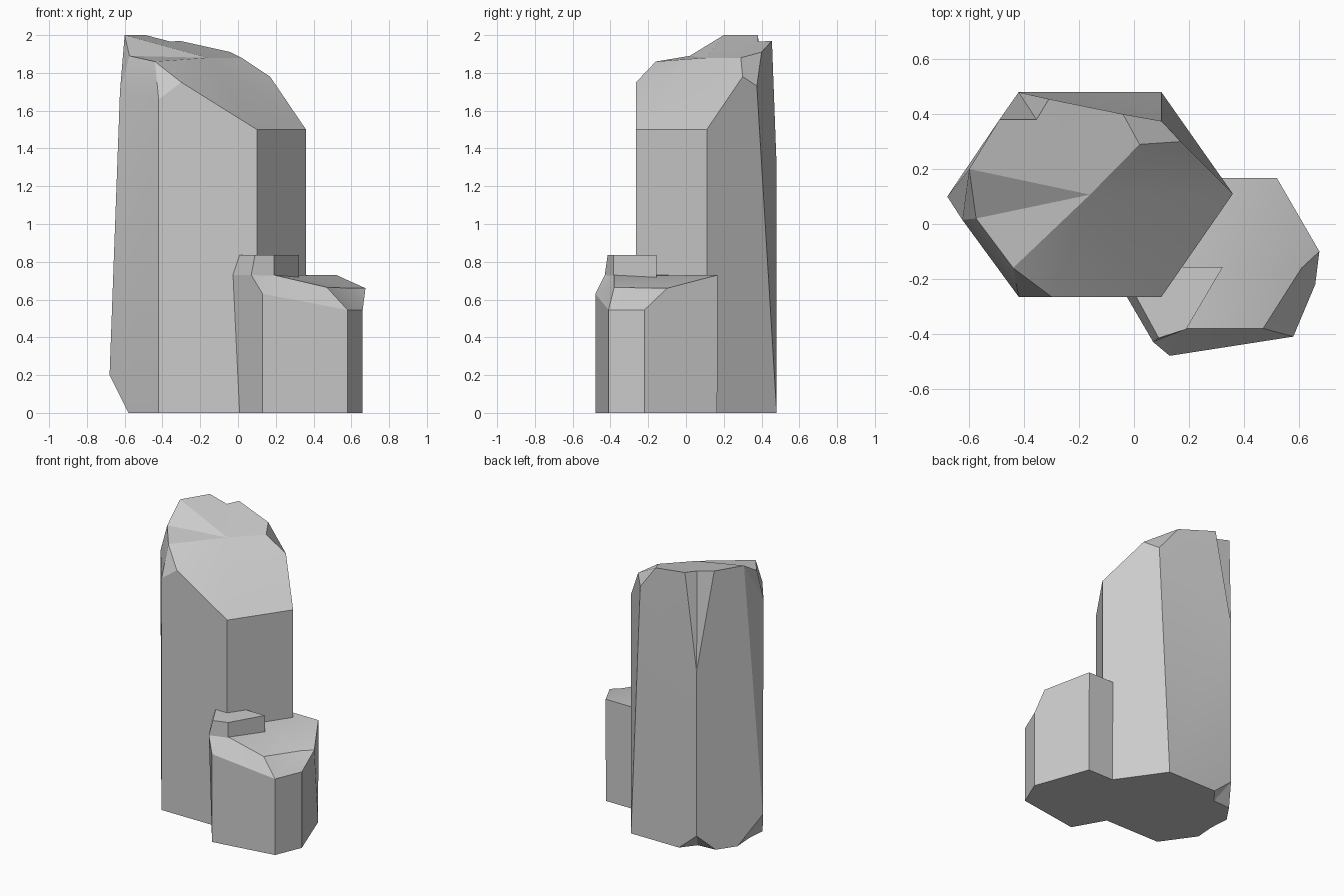
import bpy, bmesh, math


def rock(name, verts, faces, fan=None):
    """Faceted closed rock; fan = (ring indices, centre index) for a crowned cap."""
    bm = bmesh.new()
    vs = [bm.verts.new(v) for v in verts]
    faces = list(faces)
    if fan:
        ring, c = fan
        faces += [(a, b, c) for a, b in zip(ring, ring[1:] + ring[:1])]
    for f in faces:
        bm.faces.new([vs[i] for i in f])
    bmesh.ops.recalc_face_normals(bm, faces=bm.faces)
    me = bpy.data.meshes.new(name)
    bm.to_mesh(me)
    bm.free()
    ob = bpy.data.objects.new(name, me)
    bpy.context.collection.objects.link(ob)
    bpy.ops.object.select_all(action='DESELECT')
    ob.select_set(True)
    bpy.context.view_layer.objects.active = ob
    bpy.ops.object.shade_smooth_by_angle(angle=math.radians(20))
    return ob


# Tall six-sided column: base outline with two chipped corners
base = [(.36, .11), (.10, .48), (-.28, .48), (-.36, .38), (-.495, .37),
        (-.58, .245), (-.57, .10), (-.58, -.04), (-.42, -.265), (.10, -.265)]
chip_tips = [(-.42, .48, .12), (-.68, .10, .20)]
# Slanted broken rim, counter-clockwise from the right corner
rim = [(.36, .11, 1.5), (.17, .30, 1.78), (.02, .29, 1.88), (-.04, .40, 1.91),
       (-.31, .455, 1.97), (-.355, .38, 1.965), (-.49, .38, 2), (-.60, .20, 2),
       (-.575, .02, 1.89), (-.44, -.16, 1.86), (-.30, -.265, 1.75), (.10, -.265, 1.5)]
# Points where the vertical edges break, then the crown centre
breaks = [(.10, .375, 1.73), (-.42, .48, 1.3), (-.625, .015, 1.7),
          (-.42, -.265, 1.66), (-.16, .107, 1.88)]
rock("tall_column", [(x, y, 0) for x, y in base] + chip_tips + rim + breaks, [
    range(10),
    (0, 1, 24, 13, 12), (1, 2, 10, 25), (1, 25, 16, 15, 24),     # back sides
    (10, 4, 5, 11, 19, 18, 25), (11, 7, 8, 27, 26),              # left sides
    (8, 9, 23, 22, 27), (9, 0, 12, 23),                          # front, right
    (13, 24, 15, 14), (25, 16, 17), (25, 17, 18),                # rear top chips
    (11, 26, 19), (26, 20, 19), (26, 27, 21, 20), (27, 22, 21),  # left top bevels
    (10, 2, 3), (10, 3, 4), (11, 5, 6), (11, 6, 7),              # base chips
], (list(range(12, 24)), 28))

# Short column leaning against the tall one
foot = [(0, -.25), (.13, -.48), (.58, -.41), (.66, -.22), (.52, .165), (.20, .165)]
shoulder = [(.13, -.48, .63), (.58, -.41, .545), (.66, -.22, .545)]
top = [(-.035, -.25, .73), (.07, -.43, .73), (.19, -.38, .73), (.47, -.38, .665),
       (.61, -.16, .66), (.675, -.10, .66), (.52, .168, .73), (.20, .168, .73),
       (.30, -.10, .728)]
rock("short_column", [(x, y, 0) for x, y in foot] + shoulder + top, [
    range(6),
    (0, 1, 6, 10, 9), (1, 2, 7, 6), (2, 3, 8, 7), (3, 4, 15, 14, 8),
    (4, 5, 16, 15), (5, 0, 9, 16),
    (6, 7, 12, 11), (6, 11, 10), (7, 8, 13, 12), (8, 14, 13),
], (list(range(9, 17)), 17))

# Small raised ledge on the short column
low = [(-.035, -.25), (.07, -.43), (.19, -.383), (.323, -.157), (.05, -.157)]
high = [(0, -.25), (.09, -.415), (.19, -.383), (.323, -.157), (.05, -.157)]
rock("ledge", [(x, y, .715 if i > 1 else .73) for i, (x, y) in enumerate(low)]
     + [(x, y, .835) for x, y in high],
     [range(5), range(5, 10)] + [(i, (i + 1) % 5, (i + 1) % 5 + 5, i + 5) for i in range(5)])
